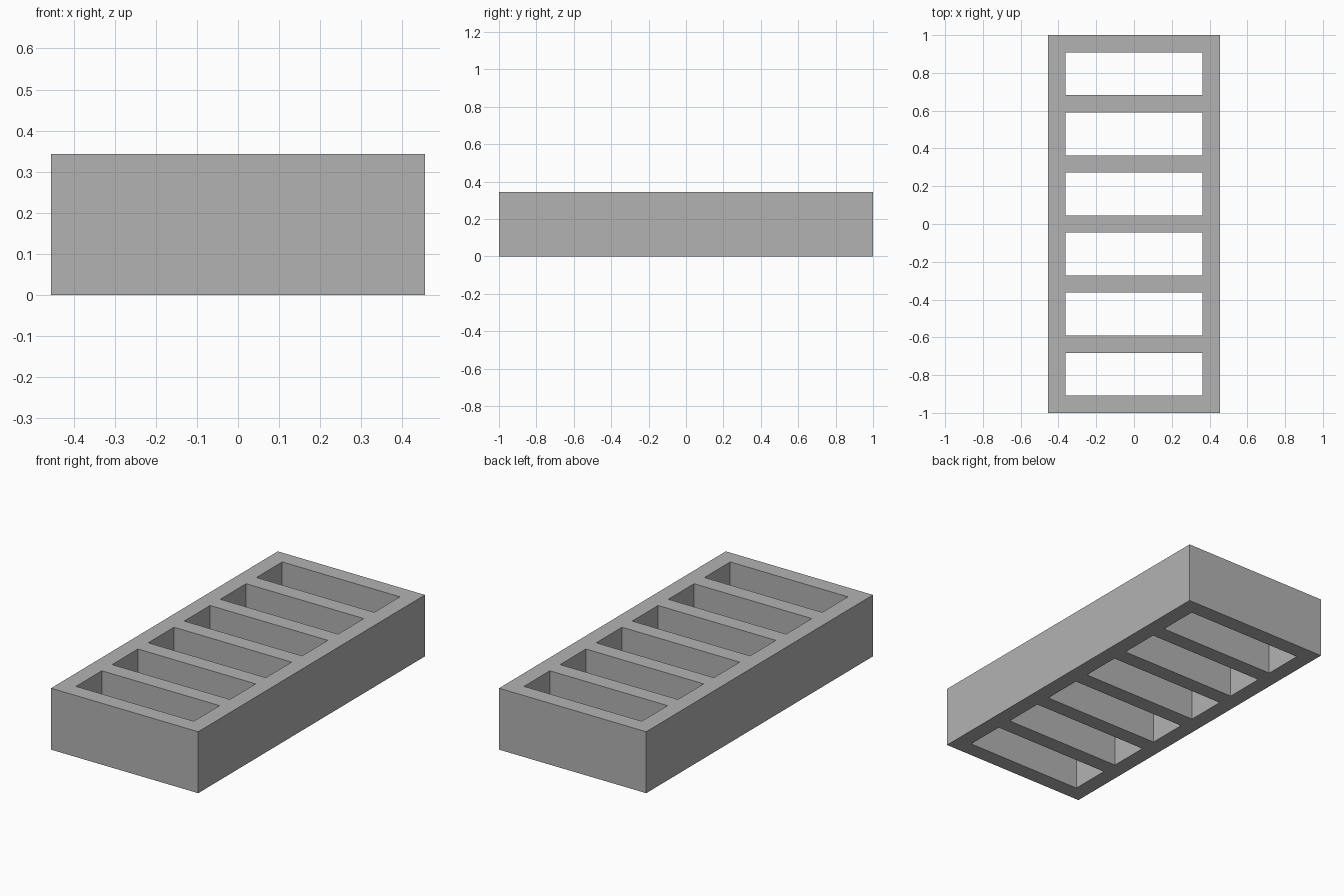
import bpy
import bmesh

cube = bpy.data.objects.get("Cube")
if cube:
    bpy.data.objects.remove(cube, do_unlink=True)

WALL = 1 / 11
SLOT_LENGTH = 2.5 / 11
SLOT_COUNT = 6
HALF_WIDTH = 5 / 11
HEIGHT = 0.343

grey = bpy.data.materials.new("plain grey")
grey.use_nodes = True
colour = (0.45, 0.45, 0.45, 1)
grey.diffuse_color = colour
grey.node_tree.nodes["Principled BSDF"].inputs["Base Color"].default_value = colour

# Grid lines of the footprint: walls and slots alternate along y
inner = HALF_WIDTH - WALL
xs = [-HALF_WIDTH, -inner, inner, HALF_WIDTH]
ys = [-1.0]
for _ in range(SLOT_COUNT):
    ys += [ys[-1] + WALL, ys[-1] + WALL + SLOT_LENGTH]
ys.append(1.0)

# Ladder-shaped footprint, leaving the slots open
bm = bmesh.new()
verts = [[bm.verts.new((x, y, 0)) for x in xs] for y in ys]
for j in range(len(ys) - 1):
    for i in range(len(xs) - 1):
        is_slot = i == 1 and j % 2 == 1
        if not is_slot:
            bm.faces.new((verts[j][i], verts[j][i + 1],
                          verts[j + 1][i + 1], verts[j + 1][i]))

# Raise the footprint into a solid block with through slots
raised = bmesh.ops.extrude_face_region(bm, geom=bm.faces[:], use_keep_orig=True)
top = [g for g in raised["geom"] if isinstance(g, bmesh.types.BMVert)]
bmesh.ops.translate(bm, verts=top, vec=(0, 0, HEIGHT))
bmesh.ops.recalc_face_normals(bm, faces=bm.faces[:])

mesh = bpy.data.meshes.new("slotted_block")
bm.to_mesh(mesh)
bm.free()
mesh.materials.append(grey)
block = bpy.data.objects.new("slotted_block", mesh)
bpy.context.collection.objects.link(block)
